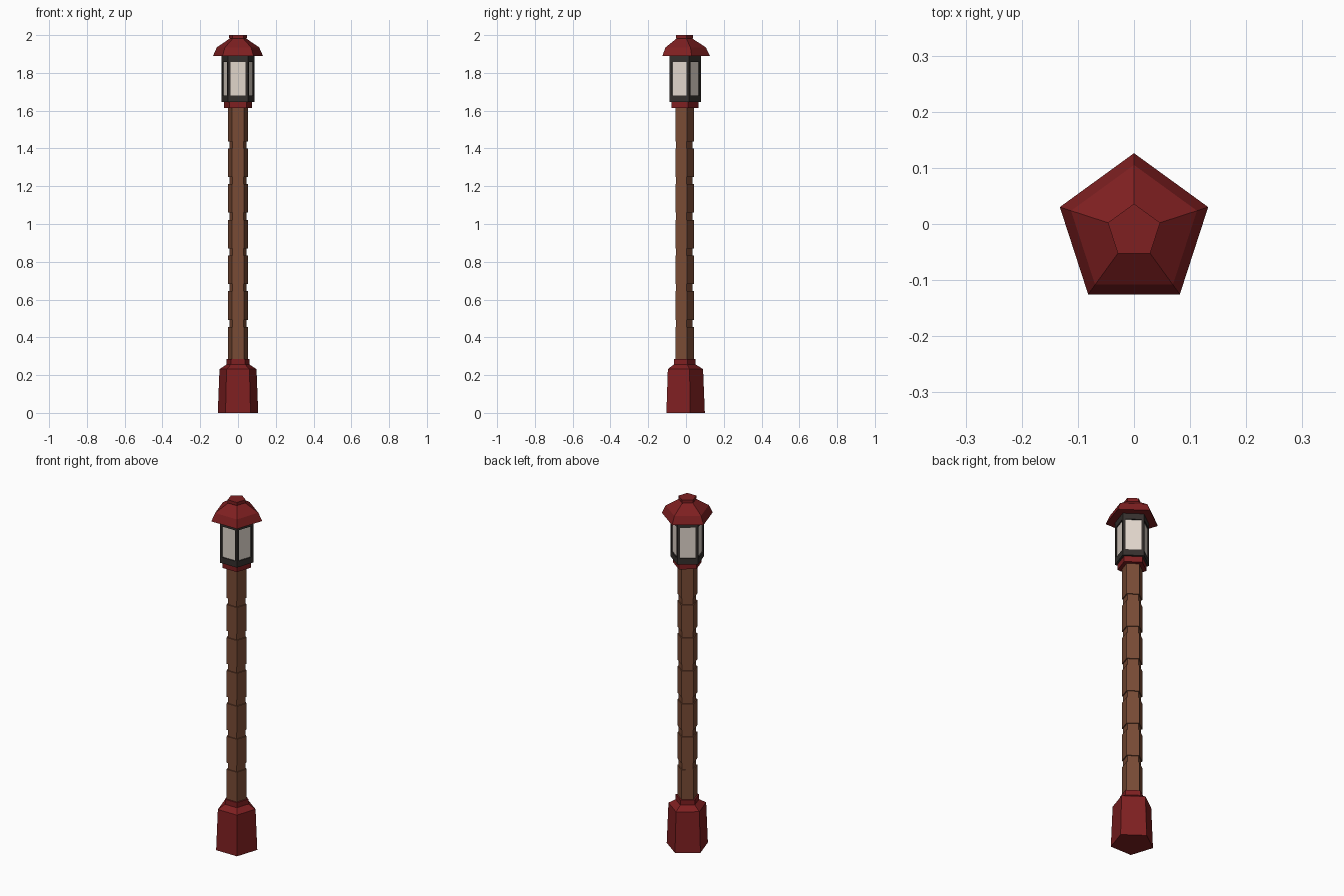
import bpy, bmesh, math

if "Cube" in bpy.data.objects:
    bpy.data.objects.remove(bpy.data.objects["Cube"])

CY = -0.0128   # axis offset so the pentagon's bounding box is centred
N = 5


def material(name, rgb):
    m = bpy.data.materials.new(name)
    m.diffuse_color = (*rgb, 1)
    m.use_nodes = True
    m.node_tree.nodes["Principled BSDF"].inputs["Base Color"].default_value = m.diffuse_color
    return m


RED = material("red_paint", (0.21, 0.014, 0.015))
WOOD = material("brown_wood", (0.19, 0.07, 0.035))
DARK = material("dark_metal", (0.035, 0.029, 0.026))
GLASS = material("pale_glass", (0.75, 0.67, 0.60))


def corner(r, k):
    a = math.pi / 2 + k * math.tau / N
    return r * math.cos(a), CY + r * math.sin(a)


def finish(bm, name, mat):
    bmesh.ops.recalc_face_normals(bm, faces=bm.faces)
    me = bpy.data.meshes.new(name)
    bm.to_mesh(me)
    bm.free()
    me.materials.append(mat)
    bpy.context.collection.objects.link(bpy.data.objects.new(name, me))


def loft(bm, rings):
    """Closed solid through a stack of equal-length point rings."""
    vs = [[bm.verts.new(p) for p in ring] for ring in rings]
    n = len(vs[0])
    for a, b in zip(vs, vs[1:]):
        for i in range(n):
            j = (i + 1) % n
            bm.faces.new((a[i], a[j], b[j], b[i]))
    bm.faces.new(vs[0][::-1])
    bm.faces.new(vs[-1])


def pentagon_stack(name, profile, mat):
    """Five-sided solid from (radius, z) pairs."""
    bm = bmesh.new()
    loft(bm, [[(*corner(r, k), z) for k in range(N)] for r, z in profile])
    finish(bm, name, mat)


# Base with sloped shoulder and collar
pentagon_stack("base", [(0.1125, 0), (0.103, 0.232), (0.064, 0.256), (0.064, 0.285)], RED)

# Pole with evenly spaced grooves
pole = [(0.0545, 0.27)]
for i in range(6):
    z = 0.474 + i * 0.189
    pole += [(0.0545, z - 0.019), (0.048, z - 0.019), (0.048, z + 0.019), (0.0545, z + 0.019)]
pole.append((0.0545, 1.62))
pentagon_stack("pole", pole, WOOD)

# Lantern seat
pentagon_stack("lantern_collar", [(0.078, 1.614), (0.078, 1.648)], RED)

# Lantern frame: lower and upper rails plus corner posts
R = 0.0915
pentagon_stack("lower_rail", [(R, 1.646), (R, 1.680)], DARK)
pentagon_stack("upper_rail", [(R, 1.857), (R, 1.892)], DARK)
bm = bmesh.new()
t = 0.013 / (2 * R * math.sin(math.pi / N))   # post width as a fraction of a side
for k in range(N):
    c, nxt, prv = corner(R, k), corner(R, k + 1), corner(R, k - 1)
    mix = lambda p: tuple(a + (b - a) * t for a, b in zip(c, p))
    section = [c, mix(nxt), corner(R - 0.022, k), mix(prv)]
    loft(bm, [[(*p, z) for p in section] for z in (1.675, 1.862)])
finish(bm, "corner_posts", DARK)

# Glass core set behind the frame
pentagon_stack("glass_panes", [(R - 0.008, 1.675), (R - 0.008, 1.862)], GLASS)

# Roof with steep eaves, and cap
pentagon_stack("roof", [(0.139, 1.890), (0.118, 1.935), (0.049, 1.980), (0.042, 1.984)], RED)
pentagon_stack("roof_cap", [(0.043, 1.975), (0.049, 1.984), (0.049, 2.0)], RED)
